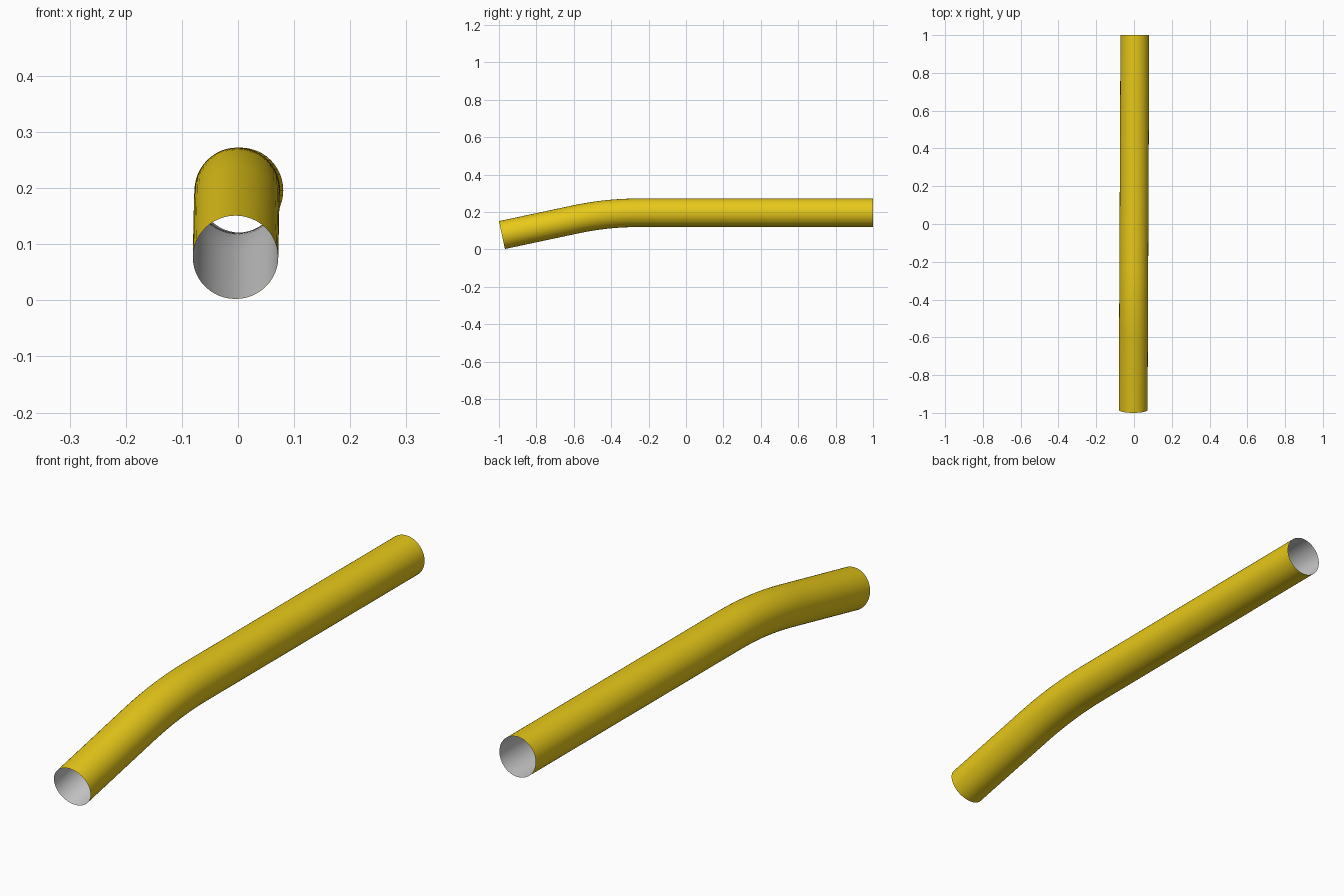
import bpy, bmesh, math
from mathutils import Vector

if "Cube" in bpy.data.objects:
    bpy.data.objects.remove(bpy.data.objects["Cube"])

RADIUS = 0.0762
SIDES = 48
BEND = math.radians(12)
BEND_STEPS = 12
AXIS_Z = 0.196        # height of the straight run
BEND_Y = -0.424       # corner where the two straight runs would meet
TANGENT = 0.17        # distance from that corner to each end of the bend
YAW = 0.0045          # slight sideways drift along the length


def centre_line():
    """Stations (y, z, pitch) from the back end to the lowered front end."""
    stations = [(1.0, AXIS_Z, 0.0)]
    big_r = TANGENT / math.tan(BEND / 2)
    for i in range(BEND_STEPS + 1):
        a = BEND * i / BEND_STEPS
        stations.append((BEND_Y + TANGENT - big_r * math.sin(a),
                         AXIS_Z - big_r * (1 - math.cos(a)), a))
    run = (0.984 + BEND_Y) / math.cos(BEND)
    stations.append((BEND_Y - run * math.cos(BEND),
                     AXIS_Z - run * math.sin(BEND), BEND))
    return stations


def bent_tube(name, radius, inward, color=None):
    bm = bmesh.new()
    rings = []
    for y, z, pitch in centre_line():
        up = Vector((0, -math.sin(pitch), math.cos(pitch)))
        ring = []
        for k in range(SIDES):
            t = 2 * math.pi * k / SIDES
            p = Vector((0, y, z)) + radius * (math.cos(t) * Vector((1, 0, 0)) + math.sin(t) * up)
            p.x += YAW * y
            ring.append(bm.verts.new(p))
        rings.append(ring)
    for a, b in zip(rings, rings[1:]):
        for k in range(SIDES):
            n = (k + 1) % SIDES
            quad = (a[k], b[k], b[n], a[n])
            bm.faces.new(quad)
    # make the wall face outward (or inward for the lining)
    bm.normal_update()
    f = bm.faces[0] if not hasattr(bm.faces, "ensure_lookup_table") else next(iter(bm.faces))
    outward = f.normal.dot(f.calc_center_median() - Vector((0, f.calc_center_median().y, AXIS_Z))) > 0
    if outward == inward:
        bmesh.ops.reverse_faces(bm, faces=bm.faces[:])
    for f in bm.faces:
        f.smooth = True
    mesh = bpy.data.meshes.new(name)
    bm.to_mesh(mesh)
    bm.free()
    obj = bpy.data.objects.new(name, mesh)
    bpy.context.collection.objects.link(obj)
    if color:
        mat = bpy.data.materials.new(name + "_paint")
        mat.diffuse_color = color
        mat.use_nodes = True
        mat.node_tree.nodes["Principled BSDF"].inputs["Base Color"].default_value = mat.diffuse_color
        mesh.materials.append(mat)
    return obj


# Yellow outer wall, open at both ends
bent_tube("pipe_wall", RADIUS, False, (0.8, 0.58, 0.01, 1))
# Thin grey lining on the inside
bent_tube("pipe_lining", RADIUS - 0.0006, True)
